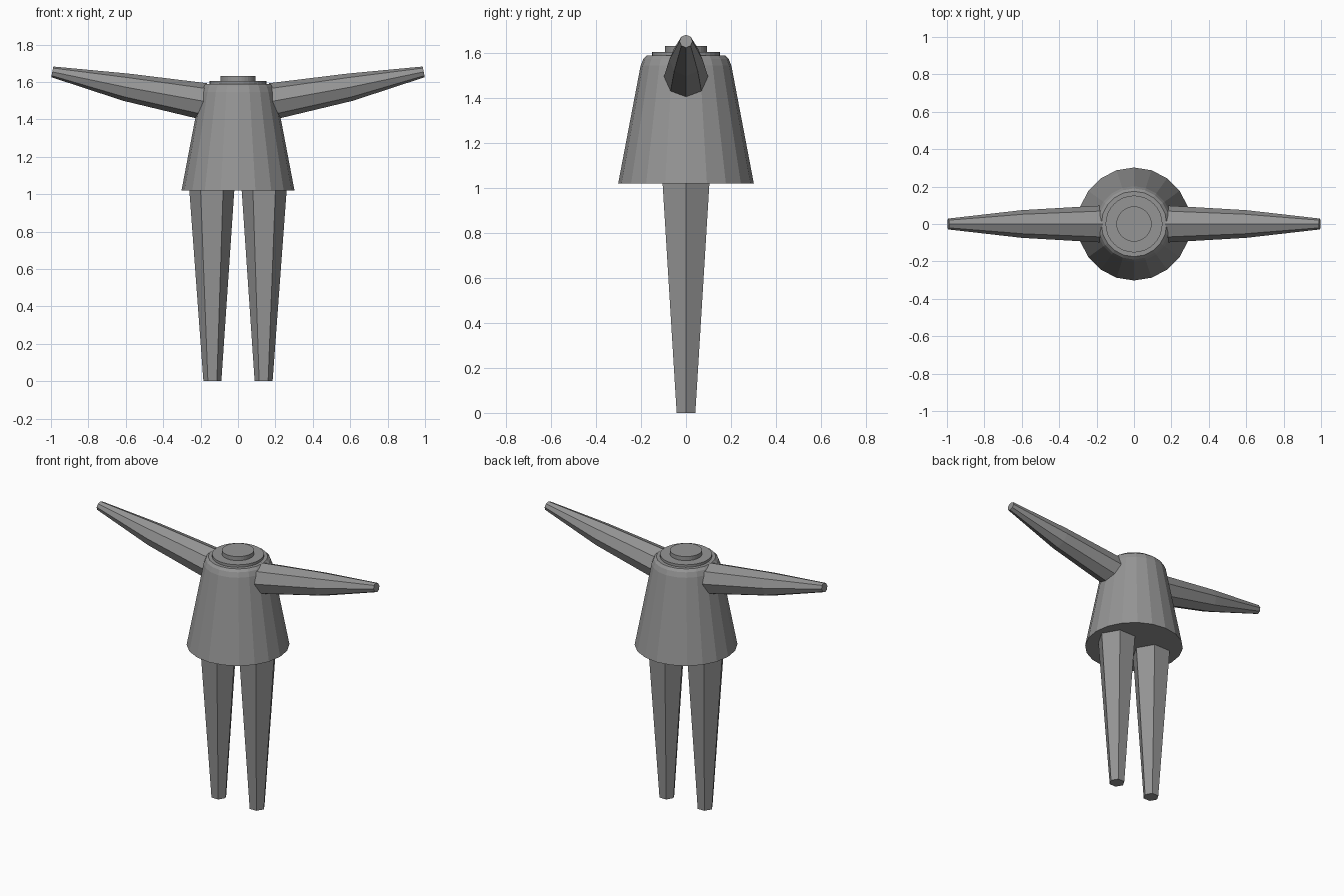
import bpy, bmesh, math
from mathutils import Vector

if "Cube" in bpy.data.objects:
    bpy.data.objects.remove(bpy.data.objects["Cube"])

grey = bpy.data.materials.new("plain grey")
grey.diffuse_color = (0.3, 0.3, 0.3, 1)
grey.use_nodes = True
grey.node_tree.nodes["Principled BSDF"].inputs["Base Color"].default_value = grey.diffuse_color


def loft(name, sections, sides, turn=0.0):
    """Skin flat-faced rings; sections are (centre, radius), rings square to the axis."""
    axis = (Vector(sections[-1][0]) - Vector(sections[0][0])).normalized()
    u = Vector((0, 1, 0))
    v = axis.cross(u).normalized()
    bm = bmesh.new()
    rings = []
    for centre, r in sections:
        ring = []
        for i in range(sides):
            a = turn + 2 * math.pi * i / sides
            ring.append(bm.verts.new(Vector(centre) + r * (math.cos(a) * u + math.sin(a) * v)))
        rings.append(ring)
    for low, high in zip(rings, rings[1:]):
        for i in range(sides):
            j = (i + 1) % sides
            bm.faces.new((low[i], low[j], high[j], high[i]))
    bm.faces.new(rings[0][::-1])
    bm.faces.new(rings[-1])
    bmesh.ops.recalc_face_normals(bm, faces=bm.faces)
    mesh = bpy.data.meshes.new(name)
    bm.to_mesh(mesh)
    bm.free()
    mesh.materials.append(grey)
    obj = bpy.data.objects.new(name, mesh)
    bpy.context.collection.objects.link(obj)
    return obj


# Tapered body with a bevelled shoulder
loft("body", [((0, 0, 1.02), 0.302), ((0, 0, 1.545), 0.202),
              ((0, 0, 1.575), 0.19), ((0, 0, 1.59), 0.175)], 20)

# Stacked discs on the top
loft("lower_disc", [((0, 0, 1.58), 0.152), ((0, 0, 1.606), 0.152)], 32)
loft("upper_disc", [((0, 0, 1.6), 0.094), ((0, 0, 1.632), 0.094)], 32)

for side, s in (("left", -1), ("right", 1)):
    # Six-sided tapered legs
    loft(side + "_leg", [((s * 0.137, 0, 0), 0.048), ((s * 0.14, 0, 1.06), 0.123)],
         6, math.pi / 6)
    # Eight-sided arms, raised and narrowing outwards
    loft(side + "_arm", [((s * 0.185, 0, 1.497), 0.098), ((s * 0.6, 0, 1.572), 0.074),
                         ((s * 0.993, 0, 1.654), 0.029)], 8)
